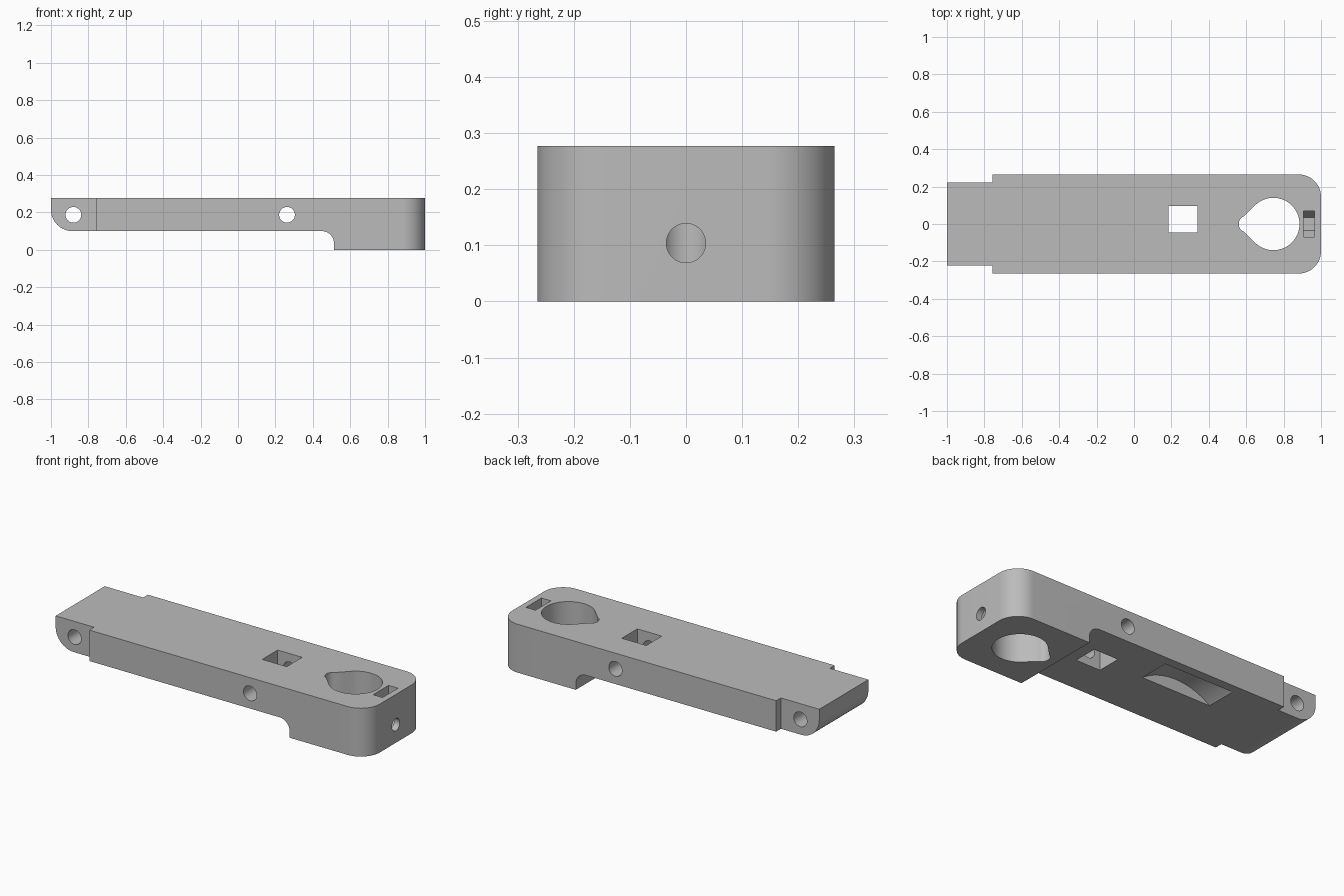
import bpy
import bmesh
from math import cos, sin, radians
from mathutils import Vector

cube = bpy.data.objects.get("Cube")
if cube:
    bpy.data.objects.remove(cube, do_unlink=True)

TOP, ARM_BOTTOM, HALF_W, NECK_W = 0.277, 0.10, 0.265, 0.222

grey = bpy.data.materials.new("plain grey")
grey.use_nodes = True
COLOUR = (0.5, 0.5, 0.5, 1)
grey.diffuse_color = COLOUR
grey.node_tree.nodes["Principled BSDF"].inputs["Base Color"].default_value = COLOUR


def arc(cx, cy, r, start, end, steps=16):
    """Points along a circular arc, angles in degrees."""
    angles = [radians(start + (end - start) * i / steps) for i in range(steps + 1)]
    return [(cx + r * cos(a), cy + r * sin(a)) for a in angles]


def circle(cx, cy, r, sides=48):
    return arc(cx, cy, r, 0, 360, sides)[:-1]


def rect(x0, x1, y0, y1):
    return [(x0, y0), (x1, y0), (x1, y1), (x0, y1)]


def prism(name, outline, axis, low, high):
    """Extrude a flat outline along one axis, from low to high."""
    place = {"x": lambda u, v: (low, u, v),
             "y": lambda u, v: (u, low, v),
             "z": lambda u, v: (u, v, low)}[axis]
    bm = bmesh.new()
    face = bm.faces.new([bm.verts.new(place(u, v)) for u, v in outline])
    extruded = bmesh.ops.extrude_face_region(bm, geom=[face])["geom"]
    shift = Vector([high - low if a == axis else 0 for a in "xyz"])
    bmesh.ops.translate(bm, vec=shift,
                        verts=[g for g in extruded if isinstance(g, bmesh.types.BMVert)])
    bmesh.ops.recalc_face_normals(bm, faces=bm.faces)
    mesh = bpy.data.meshes.new(name)
    bm.to_mesh(mesh)
    bm.free()
    mesh.materials.append(grey)
    obj = bpy.data.objects.new(name, mesh)
    bpy.context.collection.objects.link(obj)
    return obj


def combine(target, tool, operation):
    """Apply a boolean and discard the tool."""
    tool.hide_render = True
    mod = target.modifiers.new(tool.name, "BOOLEAN")
    mod.operation, mod.solver, mod.object = operation, "EXACT", tool
    bpy.context.view_layer.objects.active = target
    bpy.ops.object.modifier_apply(modifier=mod.name)
    bpy.data.objects.remove(tool, do_unlink=True)


# Side profile: thin arm with rounded tail, deeper block at the head
side = [(-1, TOP)]
side += arc(-0.885, ARM_BOTTOM + 0.115, 0.115, 180, 270)
side += arc(0.448, ARM_BOTTOM - 0.065, 0.065, 90, 0)
side += [(0.513, 0), (1, 0), (1, TOP)]
body = prism("lever_body", side, "y", -0.4, 0.4)

# Plan outline: narrow tail with shoulders, rounded head corners
plan = [(-1.1, -NECK_W), (-0.757, -NECK_W), (-0.757, -HALF_W)]
plan += arc(0.88, -HALF_W + 0.12, 0.12, -90, 0)
plan += arc(0.88, HALF_W - 0.12, 0.12, 0, 90)
plan += [(-0.757, HALF_W), (-0.757, NECK_W), (-1.1, NECK_W)]
combine(body, prism("plan_outline", plan, "z", -0.1, 0.4), "INTERSECT")

# Keyhole: round opening with a small lobe blended towards the arm
keyhole = arc(0.745, 0, 0.14, -132, 132, 48)
keyhole += [(0.625, 0.078)]
keyhole += arc(0.605, 0, 0.045, 110, 250, 14)
keyhole += [(0.625, -0.078)]

# Nut slot: hexagonal floor, straight walls up through the top
nut_slot = [(-0.07, 0.5)] + arc(0, 0.104, 0.07, 180, 360, 3) + [(0.07, 0.5)]

cutters = [
    prism("keyhole", keyhole, "z", -0.1, 0.4),
    prism("square_window", rect(0.185, 0.34, -0.045, 0.095), "z", -0.1, 0.4),
    prism("tail_pin_hole", circle(-0.88, 0.187, 0.042), "y", -0.5, 0.5),
    prism("middle_pin_hole", circle(0.262, 0.187, 0.042), "y", -0.5, 0.5),
    prism("end_bolt_hole", circle(0, 0.104, 0.035), "x", 0.8, 1.1),
    prism("nut_slot", nut_slot, "x", 0.905, 0.965),
    prism("curved_pocket", circle(-0.245, -0.21, 0.38, 96), "y", 0.035, 0.213),
]
for cutter in cutters:
    combine(body, cutter, "DIFFERENCE")

# Smooth curved walls, crisp machined edges
bpy.ops.object.select_all(action="DESELECT")
body.select_set(True)
bpy.context.view_layer.objects.active = body
bpy.ops.object.shade_smooth_by_angle(angle=radians(25))
